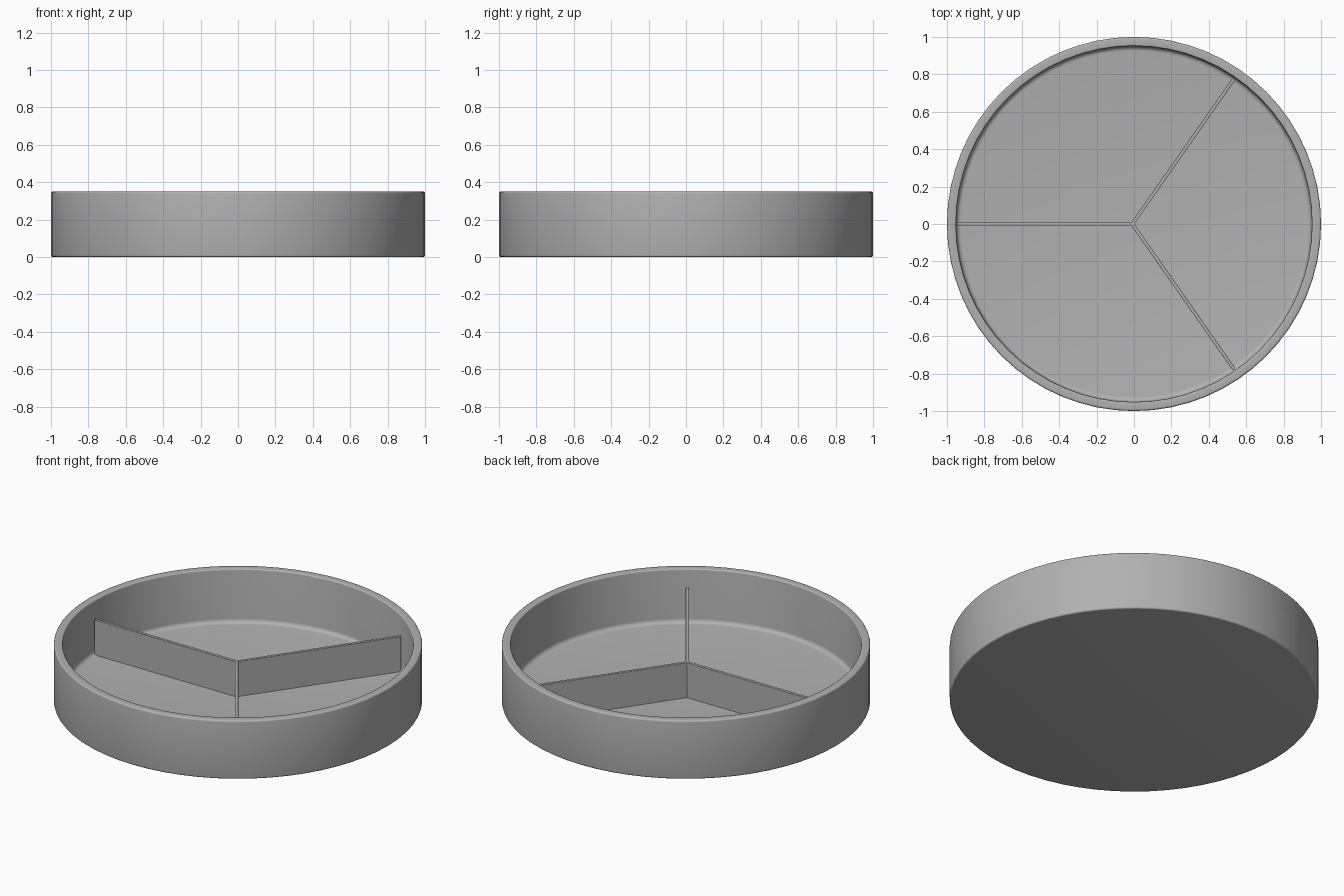
import bpy, bmesh, math
from math import sin, cos, pi, radians

if "Cube" in bpy.data.objects:
    bpy.data.objects.remove(bpy.data.objects["Cube"])

SEGMENTS = 64
FLOOR_Z = 0.03

grey = bpy.data.materials.new("mid_grey")
grey.diffuse_color = (0.44, 0.44, 0.44, 1)
grey.use_nodes = True
grey.node_tree.nodes["Principled BSDF"].inputs["Base Color"].default_value = grey.diffuse_color


def arc(cx, cz, r, a0, a1, steps):
    """Profile points along an arc, angles in degrees."""
    return [(cx + r * cos(radians(a0 + (a1 - a0) * i / steps)),
             cz + r * sin(radians(a0 + (a1 - a0) * i / steps))) for i in range(steps + 1)]


def finish(bm, name, angle):
    bmesh.ops.recalc_face_normals(bm, faces=bm.faces)
    mesh = bpy.data.meshes.new(name)
    bm.to_mesh(mesh)
    bm.free()
    mesh.materials.append(grey)
    obj = bpy.data.objects.new(name, mesh)
    bpy.context.collection.objects.link(obj)
    bpy.ops.object.select_all(action='DESELECT')
    obj.select_set(True)
    bpy.context.view_layer.objects.active = obj
    bpy.ops.object.shade_smooth_by_angle(angle=radians(angle))
    return obj


# Round dish: rounded foot, rounded rim, filleted floor, turned about z
profile = [(0, 0)]
profile += arc(0.99, 0.01, 0.01, -90, 0, 4)
profile += arc(0.99, 0.34, 0.01, 0, 90, 4)
profile += arc(0.96, 0.342, 0.008, 90, 180, 4)
profile += arc(0.925, FLOOR_Z + 0.025, 0.025, 0, -90, 5)
profile += [(0, FLOOR_Z)]

bm = bmesh.new()
verts = [bm.verts.new((x, 0, z)) for x, z in profile]
edges = [bm.edges.new(pair) for pair in zip(verts, verts[1:])]
bmesh.ops.spin(bm, geom=verts + edges, cent=(0, 0, 0), axis=(0, 0, 1),
               angle=2 * pi, steps=SEGMENTS)
bmesh.ops.remove_doubles(bm, verts=bm.verts, dist=1e-5)
finish(bm, "dish", 35)

# Three-arm divider: one Y-shaped outline raised from the floor
half = 0.009
hub_x = -0.009
arms = [(55, 0.948), (180, 0.937), (305, 0.948)]
outline = []
for i, (deg, length) in enumerate(arms):
    a = radians(deg)
    b = radians(arms[(i + 1) % 3][0] + (360 if i == 2 else 0))
    for side in (-half, half):
        outline.append((hub_x + length * cos(a) - side * sin(a),
                        length * sin(a) + side * cos(a)))
    # inner corner between this arm and the next
    mid, reach = (a + b) / 2, half / sin((b - a) / 2)
    outline.append((hub_x + reach * cos(mid), reach * sin(mid)))

bm = bmesh.new()
face = bm.faces.new([bm.verts.new((x, y, FLOOR_Z - 0.01)) for x, y in outline])
up = bmesh.ops.extrude_face_region(bm, geom=[face])["geom"]
bmesh.ops.translate(bm, vec=(0, 0, 0.22),
                    verts=[v for v in up if isinstance(v, bmesh.types.BMVert)])
divider = finish(bm, "divider", 30)
bevel = divider.modifiers.new("soft_edges", 'BEVEL')
bevel.width = 0.002
bevel.segments = 2
